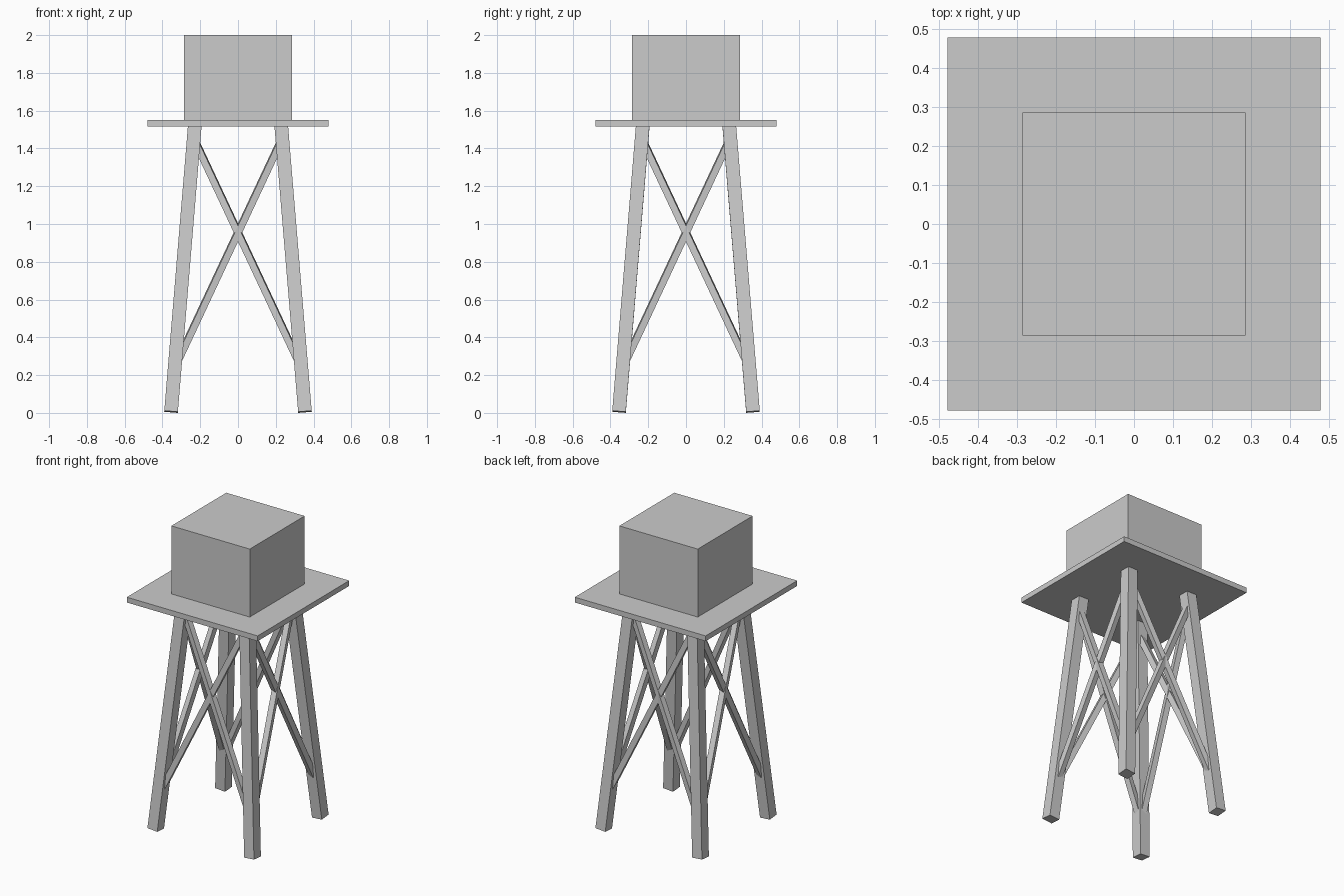
import bpy
from mathutils import Vector, Matrix

if "Cube" in bpy.data.objects:
    bpy.data.objects.remove(bpy.data.objects["Cube"])


def box(name, size, matrix):
    # unit cube scaled to size, then placed with the given frame
    bpy.ops.mesh.primitive_cube_add(size=1)
    ob = bpy.context.object
    ob.name = name
    ob.data.transform(Matrix.Diagonal((*size, 1)))
    ob.matrix_world = matrix
    return ob


def beam(name, a, b, width, side):
    # square beam from a to b; side fixes the twist about its axis
    a, b = Vector(a), Vector(b)
    d = (b - a).normalized()
    y = (side - d * side.dot(d)).normalized()
    x = y.cross(d)
    rot = Matrix((x, y, d)).transposed().to_4x4()
    return box(name, (width, width, (b - a).length),
               Matrix.Translation((a + b) / 2) @ rot)


def leg_offset(z):
    # distance of the leg centre line from the tower axis
    return 0.355 - 0.083 * z


# tank and platform
box("tank", (0.574, 0.574, 0.45), Matrix.Translation((0, 0, 1.775)))
box("platform", (0.958, 0.958, 0.035), Matrix.Translation((0, 0, 1.5325)))

# four splayed legs
z0, z1 = 0.006, 1.525
r0, r1 = leg_offset(z0), leg_offset(z1)
for sx in (-1, 1):
    for sy in (-1, 1):
        beam("leg", (sx * r0, sy * r0, z0), (sx * r1, sy * r1, z1),
             0.072, Vector((0, 1, 0)))

# crossed braces on each of the four sides
z0, z1 = 0.24, 1.455
r0, r1 = leg_offset(z0), leg_offset(z1)
for i in range(4):
    turn = Matrix.Rotation(i * 1.5707963, 3, 'Z')
    for s in (-1, 1):
        a = turn @ Vector((-s * r0, -r0, z0))
        b = turn @ Vector((s * r1, -r1, z1))
        beam("brace", a, b, 0.036, Vector((0, 0, 1)).cross(b - a).normalized())
